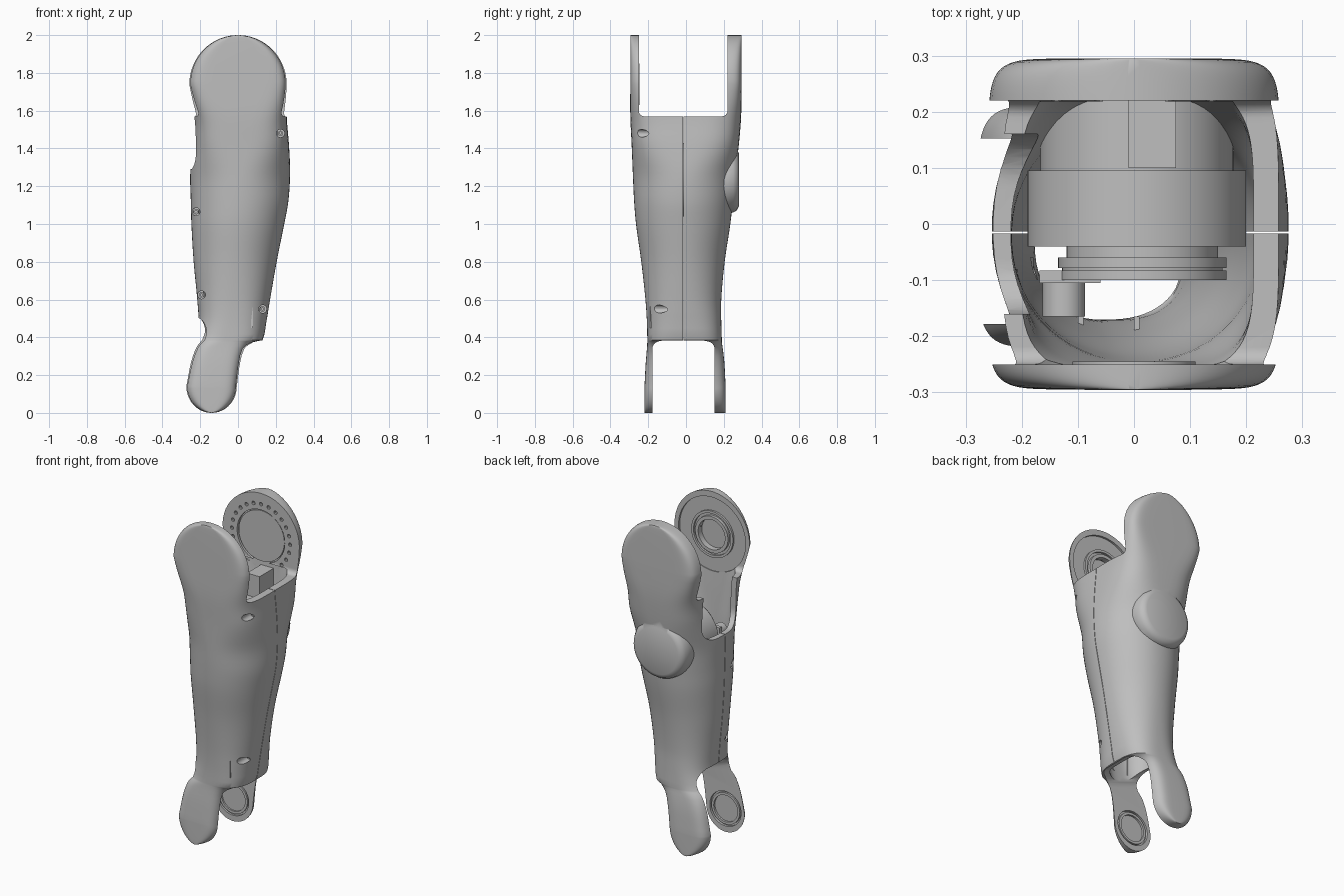
import bpy, bmesh
from math import sin, cos, pi, radians

if "Cube" in bpy.data.objects:
    bpy.data.objects.remove(bpy.data.objects["Cube"], do_unlink=True)

grey = bpy.data.materials.new("light grey")
grey.use_nodes = True
grey.diffuse_color = (0.52, 0.52, 0.52, 1)
grey.node_tree.nodes["Principled BSDF"].inputs["Base Color"].default_value = (0.52, 0.52, 0.52, 1)


def finish(name, bm):
    bmesh.ops.remove_doubles(bm, verts=bm.verts, dist=1e-5)
    bmesh.ops.recalc_face_normals(bm, faces=bm.faces)
    mesh = bpy.data.meshes.new(name)
    bm.to_mesh(mesh)
    bm.free()
    ob = bpy.data.objects.new(name, mesh)
    mesh.materials.append(grey)
    bpy.context.collection.objects.link(ob)
    return ob


def select(ob):
    bpy.ops.object.select_all(action='DESELECT')
    ob.select_set(True)
    bpy.context.view_layer.objects.active = ob


def boolean(ob, other, op='DIFFERENCE'):
    other.hide_render = True
    mod = ob.modifiers.new("boolean", 'BOOLEAN')
    mod.object, mod.operation, mod.solver = other, op, 'EXACT'
    select(ob)
    bpy.ops.object.modifier_apply(modifier=mod.name)
    bpy.data.objects.remove(other, do_unlink=True)


def add_lathe(bm, cx, cz, profile, seg):
    """Spin a closed (radius, y) profile about an axis along y."""
    rings = [[bm.verts.new((cx + r * cos(2 * pi * i / seg), y, cz + r * sin(2 * pi * i / seg)))
              for i in range(seg)] for r, y in profile]
    for k in range(len(profile)):
        j = (k + 1) % len(profile)
        if profile[k][0] == 0 and profile[j][0] == 0:
            continue
        for i in range(seg):
            n = (i + 1) % seg
            quad = [(k, i), (k, n), (j, n), (j, i)]
            if profile[k][0] == 0:
                quad.pop(1)
            elif profile[j][0] == 0:
                quad.pop(2)
            bm.faces.new([rings[a][b] for a, b in quad])


def lathe(name, cx, cz, profile, seg=64):
    bm = bmesh.new()
    add_lathe(bm, cx, cz, profile, seg)
    return finish(name, bm)


def disc(r, y0, y1):
    return [(0, y0), (r, y0), (r, y1), (0, y1)]


def tube(r0, r1, y0, y1):
    return [(r0, y0), (r1, y0), (r1, y1), (r0, y1)]


def box(name, x0, x1, y0, y1, z0, z1):
    bm = bmesh.new()
    bmesh.ops.create_cube(bm, size=1)
    for v in bm.verts:
        v.co = ((x0 + x1) / 2 + v.co.x * (x1 - x0), (y0 + y1) / 2 + v.co.y * (y1 - y0),
                (z0 + z1) / 2 + v.co.z * (z1 - z0))
    return finish(name, bm)


def slot(x0, x1, y0, y1, z_in, z_out, r, slope=0):
    """Opening along x with two rounded inner corners."""
    s = 1 if z_out > z_in else -1
    arc = [i * pi / 16 for i in range(9)]
    pts = [(y0, z_out)] + [(y0 + r - r * cos(a), z_in + s * (r - r * sin(a))) for a in arc]
    pts += [(y1 - r + r * sin(a), z_in + s * (r - r * cos(a))) for a in arc] + [(y1, z_out)]
    bm = bmesh.new()
    ends = [[bm.verts.new((x, y, z + slope * x)) for y, z in pts] for x in (x0, x1)]
    bm.faces.new(ends[0])
    bm.faces.new(ends[1])
    for i in range(len(pts)):
        j = (i + 1) % len(pts)
        bm.faces.new((ends[0][i], ends[0][j], ends[1][j], ends[1][i]))
    return finish("slot_cutter", bm)


# Limb sections: z, x min, x max, y min, y max, squareness
ROWS = [
    (0.14, -.28, 0, -.22, .21, 5),
    (0.27, -.258, .022, -.213, .203, 4.5),
    (0.34, -.24, .05, -.207, .195, 4),
    (0.375, -.232, .1, -.205, .19, 3.2),
    (0.385, -.23, .13, -.205, .19, 3),
    (0.48, -.21, .15, -.207, .187, 2.6),
    (0.6, -.216, .17, -.215, .187, 2.3),
    (0.8, -.235, .205, -.237, .205, 2.1),
    (1.0, -.247, .245, -.265, .235, 2.1),
    (1.12, -.25, .267, -.275, .248, 2.1),
    (1.27, -.253, .276, -.282, .262, 2.2),
    (1.42, -.235, .27, -.288, .28, 3.2),
    (1.57, -.235, .258, -.295, .292, 4.5),
    (1.74, -.26, .26, -.295, .295, 9)]


def section(z):
    """Smooth interpolation between the rows."""
    k = max(i for i in range(len(ROWS) - 1) if ROWS[i][0] <= z + 1e-6)
    a, b = ROWS[k], ROWS[k + 1]
    p, q = ROWS[max(k - 1, 0)], ROWS[min(k + 2, len(ROWS) - 1)]
    h = b[0] - a[0]
    t = (z - a[0]) / h
    out = []
    for c in range(1, 6):
        m0 = (b[c] - p[c]) / (b[0] - p[0]) * h
        m1 = (q[c] - a[c]) / (q[0] - a[0]) * h
        out.append((2 * t**3 - 3 * t**2 + 1) * a[c] + (t**3 - 2 * t**2 + t) * m0
                   + (3 * t**2 - 2 * t**3) * b[c] + (t**3 - t**2) * m1)
    return out


def loft(name, rows, seg=64):
    bm = bmesh.new()
    rings = []
    for z, x0, x1, y0, y1, n in rows:
        ring = []
        for i in range(seg):
            c, s = cos(2 * pi * (i + .5) / seg), sin(2 * pi * (i + .5) / seg)
            px = abs(c) ** (2 / n) * (1 if c > 0 else -1)
            py = abs(s) ** (2 / n) * (1 if s > 0 else -1)
            ring.append(bm.verts.new(((x0 + x1) / 2 + px * (x1 - x0) / 2,
                                      (y0 + y1) / 2 + py * (y1 - y0) / 2, z)))
        rings.append(ring)
    for a, b in zip(rings, rings[1:]):
        for i in range(seg):
            j = (i + 1) % seg
            bm.faces.new((a[i], a[j], b[j], b[i]))
    bm.faces.new(rings[0])
    bm.faces.new(rings[-1])
    return finish(name, bm)


# Outer shell with round ends
arc = [pi / 2 * (i + .4) / 14 for i in range(14)]
rows = [(.14 - .14 * cos(a), -.14 - .14 * sin(a), -.14 + .14 * sin(a), *ROWS[0][3:]) for a in arc]
for a, b in zip(ROWS, ROWS[1:]):
    steps = max(2, int((b[0] - a[0]) / .03))
    rows += [(z, *section(z)) for z in (a[0] + (b[0] - a[0]) * i / steps for i in range(steps))]
rows += [(1.74 + .26 * cos(a), -.26 * sin(a), .26 * sin(a), *ROWS[-1][3:]) for a in
         [pi / 2] + arc[::-1]]
shell = loft("arm_shell", rows)

# Round motor cover on the back
boolean(shell, lathe("motor_cover", 0, 1.235, [
    (0, .1), (.182, .1), (.18, .22), (.174, .25), (.162, .27), (.14, .28), (0, .28)]), 'UNION')

# Hollow interior and fork openings
inner = []
for i in range(41):
    z = .37 + 1.22 * i / 40
    x0, x1, y0, y1, n = section(z)
    inner.append((z, x0 + .032, x1 - .045, y0 + .035, y1 - .05, n))
boolean(shell, loft("cavity_cutter", inner))
boolean(shell, slot(-1, 1, -.25, .22, 1.57, 2.2, .03))
boolean(shell, slot(-1, -.1, -.16, .16, 1.29, 1.8, .09))
boolean(shell, slot(-.5, .5, -.178, .152, .427, -.5, .08, -.36))
boolean(shell, box("seam_cutter", -1, 1, -.0165, -.0135, .2, 1.7))

# Bearing recesses on the inner faces of the forks
for cx, cz, profile in [
        (0, 1.74, disc(.225, -.262, -.2)), (0, 1.74, disc(.09, -.28, -.2)),
        (0, 1.74, disc(.16, .2, .235)),
        (-.14, .14, disc(.105, -.192, -.1)), (-.14, .14, disc(.105, .1, .164))]:
    boolean(shell, lathe("recess_cutter", cx, cz, profile))

# Ring of small bolt holes in the back fork
bm = bmesh.new()
for i in range(24):
    a = 2 * pi * i / 24
    add_lathe(bm, .195 * cos(a), 1.74 + .195 * sin(a), disc(.011, .2, .24), 10)
boolean(shell, finish("bolt_hole_cutter", bm))

# Screw pockets, entered from the front
SCREWS = [(.225, 1.48, -.16), (.13, .55, -.06), (-.222, 1.065, -.09), (-.193, .625, -.07)]
bm = bmesh.new()
for x, z, y in SCREWS:
    add_lathe(bm, x, z, disc(.021, -.5, y), 20)
boolean(shell, finish("screw_pocket_cutter", bm))

parts = [shell]
for i, (x, z, y) in enumerate(SCREWS):
    parts.append(lathe(f"screw_{i + 1}", x, z, tube(.006, .014, y - .02, y + .01), 20))

# Bearing rings
parts += [
    lathe("upper_bearing_outer", 0, 1.74, tube(.125, .14, -.265, -.25)),
    lathe("upper_bearing_inner", 0, 1.74, tube(.09, .11, -.265, -.245)),
    lathe("upper_drive_plate", 0, 1.74, disc(.153, .226, .24)),
    lathe("front_lower_bearing", -.14, .14, tube(.08, .095, -.195, -.18)),
    lathe("back_lower_bearing", -.14, .14, tube(.08, .095, .154, .168))]

# Motor, pulley and tensioner inside the shell
parts += [
    lathe("motor", .005, 1.235, disc(.195, -.04, .095)),
    lathe("motor_rear", .005, 1.235, disc(.172, .09, .23)),
    lathe("pulley", .015, 1.235, [(0, -.1), (.15, -.1), (.15, -.083), (.143, -.083), (.143, -.078),
                                  (.15, -.078), (.15, -.06), (.135, -.06), (.135, -.03), (0, -.03)]),
    lathe("tensioner", -.125, 1.235, disc(.038, -.165, -.09), 32),
    box("tensioner_plate", -.168, -.06, -.105, -.083, 1.19, 1.28),
    box("motor_bracket", -.01, .075, .1, .235, 1.39, 1.56)]

# Stiffening ribs near the lower opening
for i, x in enumerate((-.1, 0, .07)):
    parts.append(box(f"front_rib_{i + 1}", x, x + .01, -.19, -.165, .45, .7))
    parts.append(box(f"back_rib_{i + 1}", x, x + .01, .12, .16, .45, .7))

for ob in parts:
    select(ob)
    bpy.ops.object.shade_smooth_by_angle(angle=radians(35))
